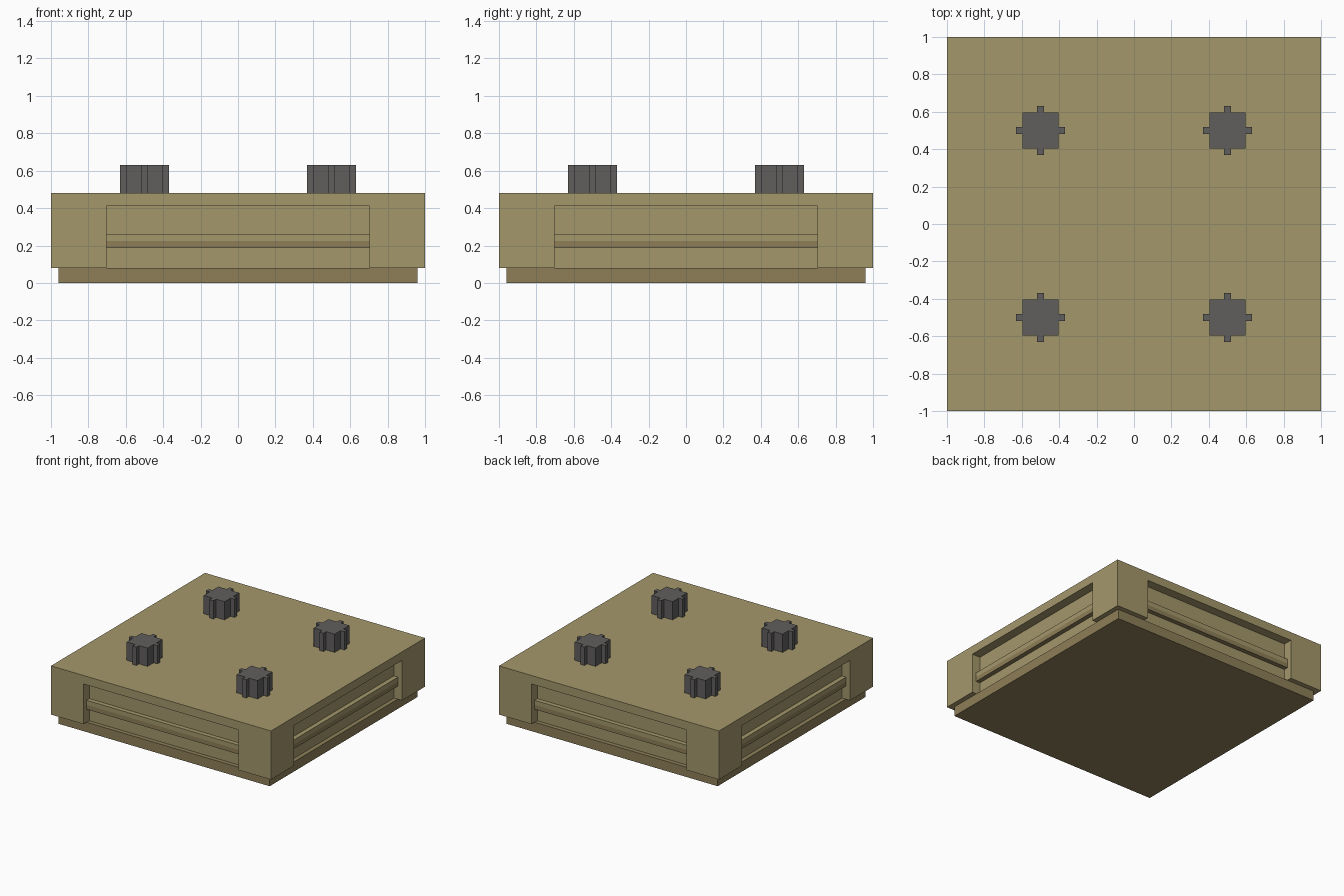
import bpy, bmesh
from mathutils import Matrix, Vector

if "Cube" in bpy.data.objects:
    bpy.data.objects.remove(bpy.data.objects["Cube"])


def material(name, rgb):
    m = bpy.data.materials.new(name)
    m.diffuse_color = (*[(c / 255) ** 2.2 for c in rgb], 1)
    m.use_nodes = True
    m.node_tree.nodes["Principled BSDF"].inputs["Base Color"].default_value = m.diffuse_color
    return m


SAND = material("sand", (163, 150, 107))
DARK = material("dark_sand", (140, 126, 89))
GREY = material("grey", (97, 95, 94))
MATS = [SAND, DARK, GREY]


def add_box(bm, lo, hi, turn=Matrix()):
    lo, hi = Vector(lo), Vector(hi)
    mat = turn @ Matrix.Translation((lo + hi) / 2) @ Matrix.Diagonal((*(hi - lo), 1))
    bmesh.ops.create_cube(bm, size=1, matrix=mat)


def quarter(i):
    return Matrix.Rotation(i * 1.5707963267948966, 4, 'Z')


def finish(bm, name):
    me = bpy.data.meshes.new(name)
    bm.to_mesh(me)
    bm.free()
    ob = bpy.data.objects.new(name, me)
    bpy.context.collection.objects.link(ob)
    for m in MATS:
        me.materials.append(m)
    return ob


def cut(bm, axis, values):
    # split every face along planes so colour bands can follow the edges
    n = Vector([float(i == axis) for i in range(3)])
    for v in values:
        bmesh.ops.bisect_plane(bm, geom=bm.verts[:] + bm.edges[:] + bm.faces[:],
                               dist=1e-5, plane_co=n * v, plane_no=n)


def paint(bm, rule):
    for f in bm.faces:
        f.material_index = rule(f.calc_center_median(), f.normal)


HALF_RECESS, WALL, RAIL_FRONT = 0.703, 0.925, 0.962

# plinth
bm = bmesh.new()
add_box(bm, (-.96, -.96, 0), (.96, .96, .08))
paint(bm, lambda c, n: 1)
finish(bm, "plinth")

# main body with a recess cut into each side
bm = bmesh.new()
add_box(bm, (-1, -1, .08), (1, 1, .48))
body = finish(bm, "body")
bm = bmesh.new()
for i in range(4):
    add_box(bm, (-HALF_RECESS, -1.1, 0), (HALF_RECESS, -WALL, .41), quarter(i))
cutter = finish(bm, "recess_cutter")
cutter.hide_render = True
mod = body.modifiers.new("recesses", 'BOOLEAN')
mod.operation, mod.solver, mod.object = 'DIFFERENCE', 'EXACT', cutter
bpy.context.view_layer.objects.active = body
bpy.ops.object.modifier_apply(modifier=mod.name)
bpy.data.objects.remove(cutter)

# windows, wall stripes and roof border coloured on the body
WINDOWS = [(0, .075), (.183, .257), (.368, .442), (.557, .633)]
ROWS = [(.115, .225), (.225, .373)]
STRIPES = [(.30, .335), (.413, .445)]
BORDER = (.93, .965)


def inside(v, spans):
    return any(a < v < b for a, b in spans)


def body_rule(c, n):
    far, near = max(abs(c.x), abs(c.y)), min(abs(c.x), abs(c.y))
    if n.z > .5 and c.z > .479:
        return int(inside(far, [BORDER]))
    if abs(n.z) < .5:
        if abs(far - WALL) < .001 and near < HALF_RECESS:
            return 2 if inside(c.z, ROWS) and inside(near, WINDOWS) else 0
        if far > .999:
            return int(inside(c.z, STRIPES))
    return 0


bm = bmesh.new()
bm.from_mesh(body.data)
sides = [s * v for w in WINDOWS + [BORDER] for v in w for s in (-1, 1) if v > 0]
cut(bm, 0, sides)
cut(bm, 1, sides)
cut(bm, 2, [v for r in ROWS + STRIPES for v in r])
bm.normal_update()
paint(bm, body_rule)
bm.to_mesh(body.data)
bm.free()
body.data.materials.clear()
for m in MATS:
    body.data.materials.append(m)

# rail across each recess, darker on its lower half
for i, side in enumerate(("front", "right", "back", "left")):
    bm = bmesh.new()
    add_box(bm, (-HALF_RECESS, -RAIL_FRONT, .188), (HALF_RECESS, -WALL, .262), quarter(i))
    cut(bm, 2, [.225])
    paint(bm, lambda c, n: int(c.z < .225))
    finish(bm, side + "_rail")

# roof posts: square block with a rib on each side
A, B, T = .095, .13, .0175
for x in (-.5, .5):
    for y in (-.5, .5):
        bm = bmesh.new()
        pts = [quarter(i) @ Vector((*p, 0)) for i in range(4)
               for p in ((A, -A), (A, -T), (B, -T), (B, T), (A, T))]
        base = bm.faces.new([bm.verts.new(p + Vector((x, y, .48))) for p in pts])
        top = bmesh.ops.extrude_face_region(bm, geom=[base])["geom"]
        bmesh.ops.translate(bm, vec=(0, 0, .15),
                            verts=[g for g in top if isinstance(g, bmesh.types.BMVert)])
        bmesh.ops.recalc_face_normals(bm, faces=bm.faces)
        paint(bm, lambda c, n: 2)
        finish(bm, ("back" if y > 0 else "front") + ("_right" if x > 0 else "_left") + "_roof_post")
